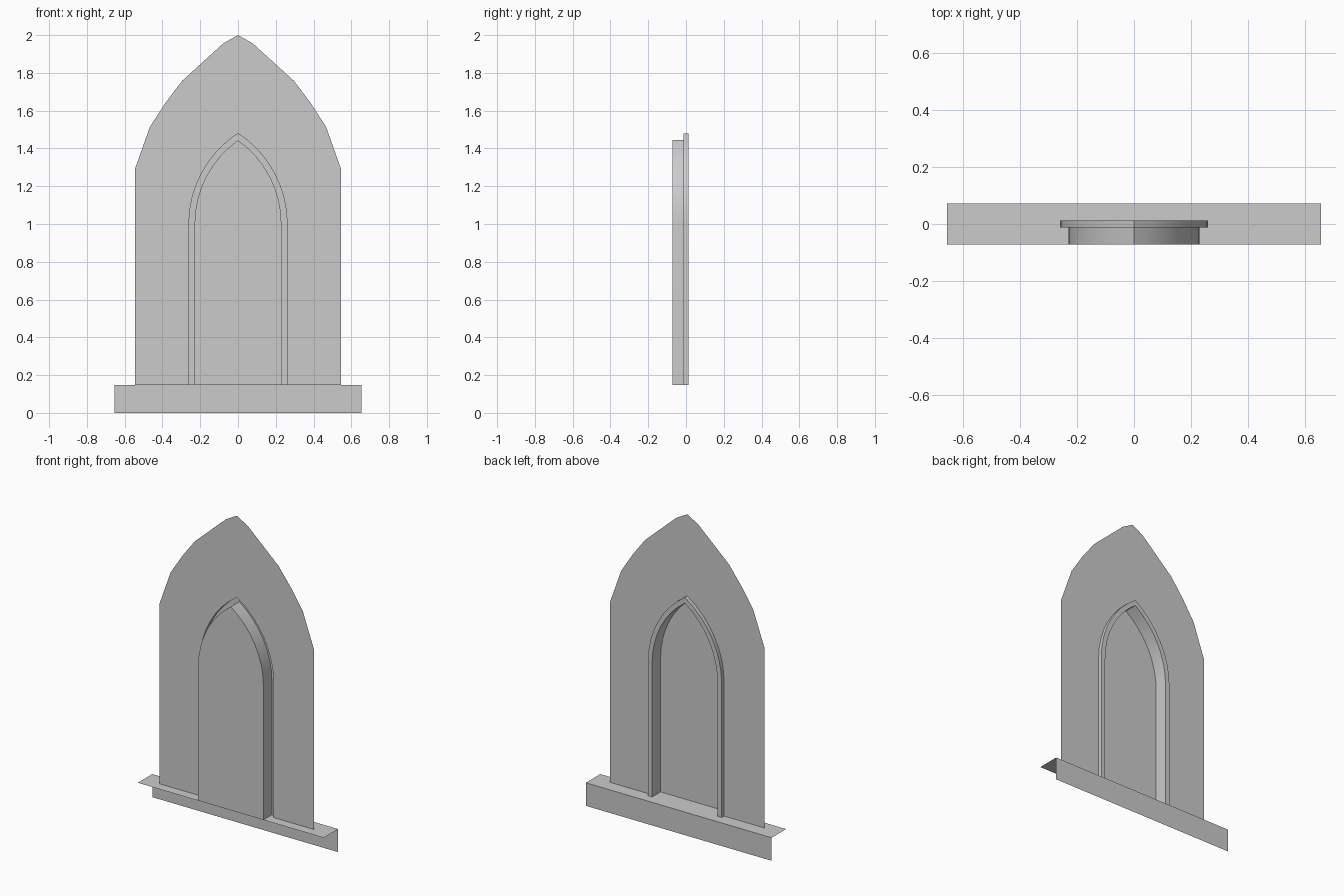
import bpy, math

if "Cube" in bpy.data.objects:
    bpy.data.objects.remove(bpy.data.objects["Cube"])

BASE_TOP = 0.147      # door and wall stand on the sill
SPRING = 1.0          # height where the arch starts to curve
C = 0.313             # arc centre offset of the pointed arch
Y_FRONT, Y_WALL, Y_RING = -0.0725, -0.0125, 0.0125
Y_EDGE = 0.0725
SEG = 8


def make(name, verts, faces, smooth=False):
    mesh = bpy.data.meshes.new(name)
    mesh.from_pydata(verts, [], faces)
    obj = bpy.data.objects.new(name, mesh)
    bpy.context.collection.objects.link(obj)
    if smooth:
        bpy.ops.object.select_all(action='DESELECT')
        obj.select_set(True)
        bpy.context.view_layer.objects.active = obj
        bpy.ops.object.shade_smooth_by_angle(angle=math.radians(30))
    return obj


def mirrored(half):
    """Right half, bottom to apex -> full open outline, right to left."""
    return half + [(-x, z) for x, z in half[-2::-1]]


def arch(width):
    r = width + C
    end = math.acos(C / r)
    half = [(width, BASE_TOP)]
    for i in range(SEG + 1):
        a = end * i / SEG
        half.append((r * math.cos(a) - C, SPRING + r * math.sin(a)))
    half[-1] = (0, half[-1][1])
    return mirrored(half)


def at(outline, y):
    return [(x, y, z) for x, z in outline]


def strip(name, a, b, smooth=False):
    n = len(a)
    faces = [(i, i + 1, n + i + 1, n + i) for i in range(n - 1)]
    return make(name, a + b, faces, smooth)


outer, inner = arch(0.26), arch(0.23)

# Thin wall with a faceted pointed top and an arched opening
wall = mirrored([(0.545, BASE_TOP), (0.545, 1.293), (0.466, 1.515),
                 (0.383, 1.643), (0.296, 1.758), (0.077, 1.957), (0, 2.0)])
pts = at(wall, Y_WALL) + at(outer[::-1], Y_WALL)
make("arched_wall", pts, [tuple(range(len(pts)))[::-1]])

# Groove around the door: outer side and floor
strip("groove_side", at(outer, Y_WALL), at(outer, Y_RING), True)
strip("groove_floor", at(outer, Y_RING), at(inner, Y_RING))

# Raised door: side wall and front panel
strip("door_side", at(inner, Y_RING), at(inner, Y_FRONT), True)
make("door_panel", at(inner, Y_FRONT), [tuple(range(len(inner)))[::-1]])

# Sill: top and back faces only
W = 0.655
make("sill",
     [(-W, Y_FRONT, BASE_TOP), (W, Y_FRONT, BASE_TOP),
      (W, Y_EDGE, BASE_TOP), (-W, Y_EDGE, BASE_TOP),
      (W, Y_EDGE, 0), (-W, Y_EDGE, 0)],
     [(0, 1, 2, 3), (3, 2, 4, 5)])
